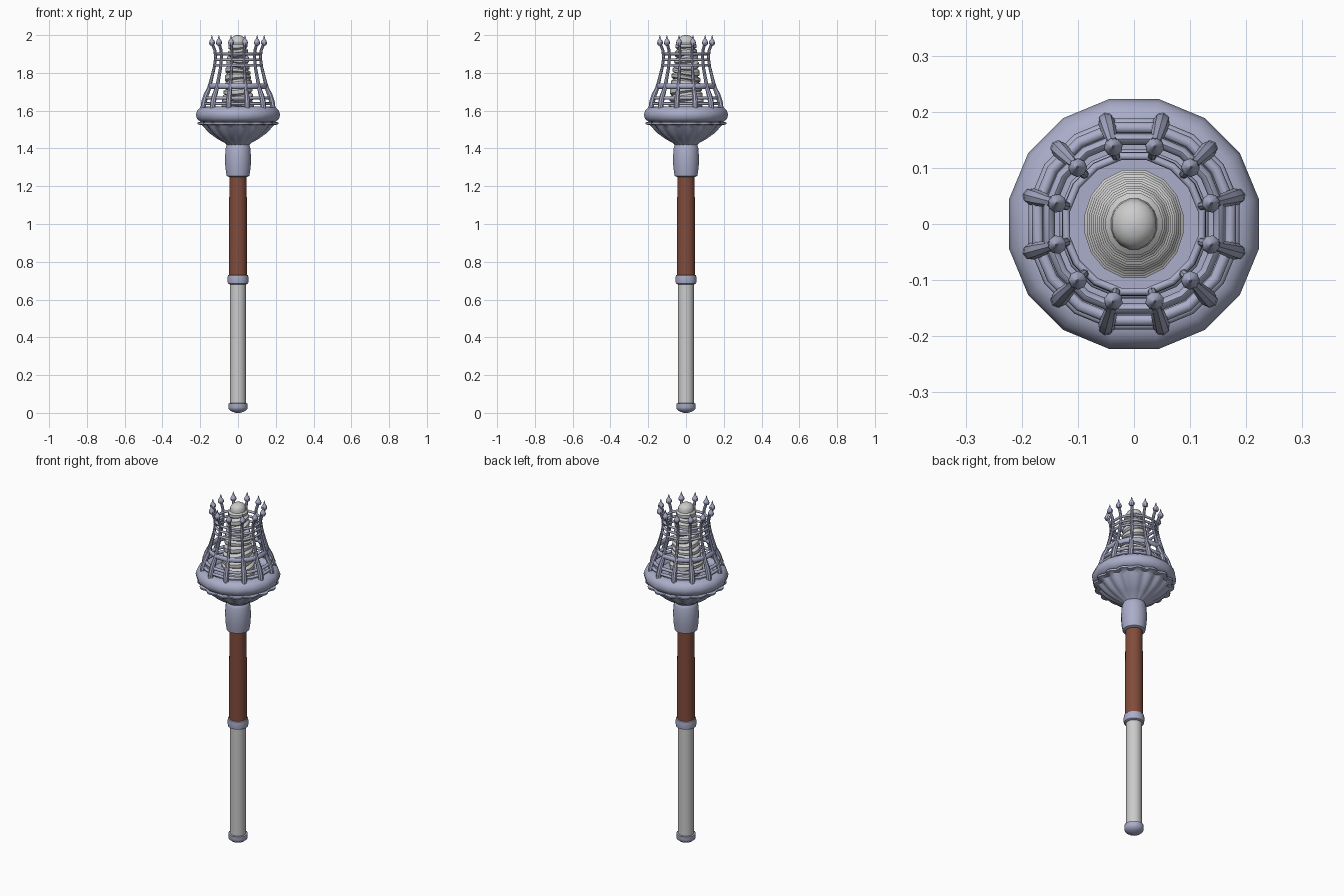
import bpy, bmesh
from math import sin, cos, pi, hypot

if "Cube" in bpy.data.objects:
    bpy.data.objects.remove(bpy.data.objects["Cube"])


def material(name, rgb):
    m = bpy.data.materials.new(name)
    m.diffuse_color = (*rgb, 1)
    m.use_nodes = True
    m.node_tree.nodes["Principled BSDF"].inputs["Base Color"].default_value = m.diffuse_color
    return m


METAL = material("steel", (0.40, 0.42, 0.58))
LEATHER = material("brown_grip", (0.22, 0.072, 0.043))


def finish(name, bm, mat=None, angle=40):
    bmesh.ops.recalc_face_normals(bm, faces=bm.faces)
    mesh = bpy.data.meshes.new(name)
    bm.to_mesh(mesh)
    bm.free()
    ob = bpy.data.objects.new(name, mesh)
    bpy.context.collection.objects.link(ob)
    if mat:
        mesh.materials.append(mat)
    bpy.ops.object.select_all(action='DESELECT')
    ob.select_set(True)
    bpy.context.view_layer.objects.active = ob
    bpy.ops.object.shade_smooth_by_angle(angle=angle * pi / 180)
    return ob


def skin(bm, rings, closed=False):
    """Join successive vertex loops with quads; cap the ends unless closed."""
    pairs = list(zip(rings, rings[1:]))
    if closed:
        pairs.append((rings[-1], rings[0]))
    for a, b in pairs:
        n = len(a)
        for i in range(n):
            j = (i + 1) % n
            bm.faces.new((a[i], a[j], b[j], b[i]))
    if not closed:
        bm.faces.new(rings[0])
        bm.faces.new(rings[-1])


def lathe(name, profile, n=24, mat=None, closed=False, shape=None, angle=40):
    """Spin (r, z) points round z; shape(r, z, a) may displace each point."""
    bm = bmesh.new()
    rings = []
    for r, z in profile:
        ring = []
        for i in range(n):
            a = 2 * pi * (i + 0.5) / n
            rr, zz = shape(r, z, a) if shape else (r, z)
            ring.append(bm.verts.new((rr * cos(a), rr * sin(a), zz)))
        rings.append(ring)
    skin(bm, rings, closed)
    return finish(name, bm, mat, angle)


def hoop(name, r, z, dr, dz, n=16):
    prof = [(r + dr * cos(2 * pi * k / 8), z + dz * sin(2 * pi * k / 8)) for k in range(8)]
    return lathe(name, prof, n, METAL, closed=True, angle=60)


# Shaft
lathe("pommel_cap", [(0.012, 0), (0.035, 0.008), (0.05, 0.02), (0.052, 0.03), (0.052, 0.05), (0.04, 0.052)], 20, METAL)
lathe("lower_shaft", [(0.043, 0.045), (0.043, 0.69)], 24)
lathe("shaft_collar", [(0.044, 0.68), (0.054, 0.685), (0.057, 0.705), (0.054, 0.728), (0.044, 0.733)], 20, METAL)
lathe("grip", [(0.049, 0.725), (0.048, 1.0), (0.046, 1.26)], 20, LEATHER)
lathe("ferrule", [(0.05, 1.25), (0.061, 1.255), (0.068, 1.30), (0.070, 1.35), (0.066, 1.40),
                  (0.060, 1.42), (0.048, 1.43)], 20, METAL)


# Fluted bowl
def flutes(r, z, a):
    depth = 0.09 * min(1, max(0, (z - 1.41) / 0.05))
    return r * (1 - depth * (1 - abs(sin(8 * a)))), z


lathe("fluted_bowl", [(0.05, 1.41), (0.068, 1.427), (0.11, 1.45), (0.15, 1.478), (0.18, 1.508), (0.193, 1.523),
                      (0.216, 1.527), (0.218, 1.537), (0.19, 1.545)], 96, METAL, shape=flutes)

# Rounded rim with the floor of the basket
lathe("bowl_rim", [(0.17, 1.535), (0.205, 1.543), (0.222, 1.558), (0.227, 1.58), (0.220, 1.602), (0.203, 1.617),
                   (0.175, 1.622), (0.155, 1.61), (0.15, 1.59)], 16, METAL, angle=60)

# Basket hoops
for i, (r, z, dr, dz) in enumerate([(0.182, 1.637, 0.010, 0.008), (0.175, 1.667, 0.010, 0.009),
                                    (0.154, 1.73, 0.010, 0.015), (0.128, 1.84, 0.007, 0.007),
                                    (0.124, 1.87, 0.007, 0.007), (0.123, 1.90, 0.007, 0.007)]):
    hoop(f"basket_hoop_{i + 1}", r, z, dr, dz)

# Twelve basket bars ending in spear finials: (radius, height, thickness)
BAR = [(0.192, 1.60, 0.014), (0.188, 1.64, 0.015), (0.176, 1.68, 0.014), (0.158, 1.72, 0.011),
       (0.145, 1.77, 0.009), (0.130, 1.83, 0.008), (0.123, 1.88, 0.008), (0.127, 1.92, 0.008),
       (0.138, 1.947, 0.008), (0.140, 1.950, 0.014), (0.142, 1.958, 0.017), (0.143, 1.968, 0.014),
       (0.143, 1.980, 0.006), (0.143, 2.0, 0.001)]
bm = bmesh.new()
for k in range(12):
    a = pi / 12 + k * pi / 6
    rings = []
    for i, (r, z, t) in enumerate(BAR):
        p, q = BAR[max(i - 1, 0)], BAR[min(i + 1, len(BAR) - 1)]
        dr, dz = q[0] - p[0], q[1] - p[1]
        d = hypot(dr, dz)
        ring = []
        for s in range(8):
            u, v = t * cos(s * pi / 4), t * sin(s * pi / 4)
            rr, zz = r + u * dz / d, min(z - u * dr / d, 2.0)
            ring.append(bm.verts.new((rr * cos(a) - v * sin(a), rr * sin(a) + v * cos(a), zz)))
        rings.append(ring)
    skin(bm, rings)
finish("basket_bars", bm, METAL)


# Wrapped wick: tapering stack of tilted cloth coils with a domed tip
def tilt(r, z, a):
    amount = max(0, min(1, (1.95 - z) / 0.05))
    return r * (1 - 0.05 * cos(2 * a)), z + 0.012 * amount * sin(a + 30 * z)


wrap = [(0.08, 1.56)]
COILS = 11
for i in range(COILS):
    z0, r = 1.59 + 0.0335 * i, 0.094 - 0.0040 * i
    wrap += [(r - 0.012, z0), (r, z0 + 0.008), (r, z0 + 0.024), (r - 0.010, z0 + 0.032)]
wrap += [(0.043, 1.965), (0.042, 1.975), (0.035, 1.988), (0.02, 1.997), (0.005, 2.0)]
lathe("wrapped_wick", wrap, 16, shape=tilt)
